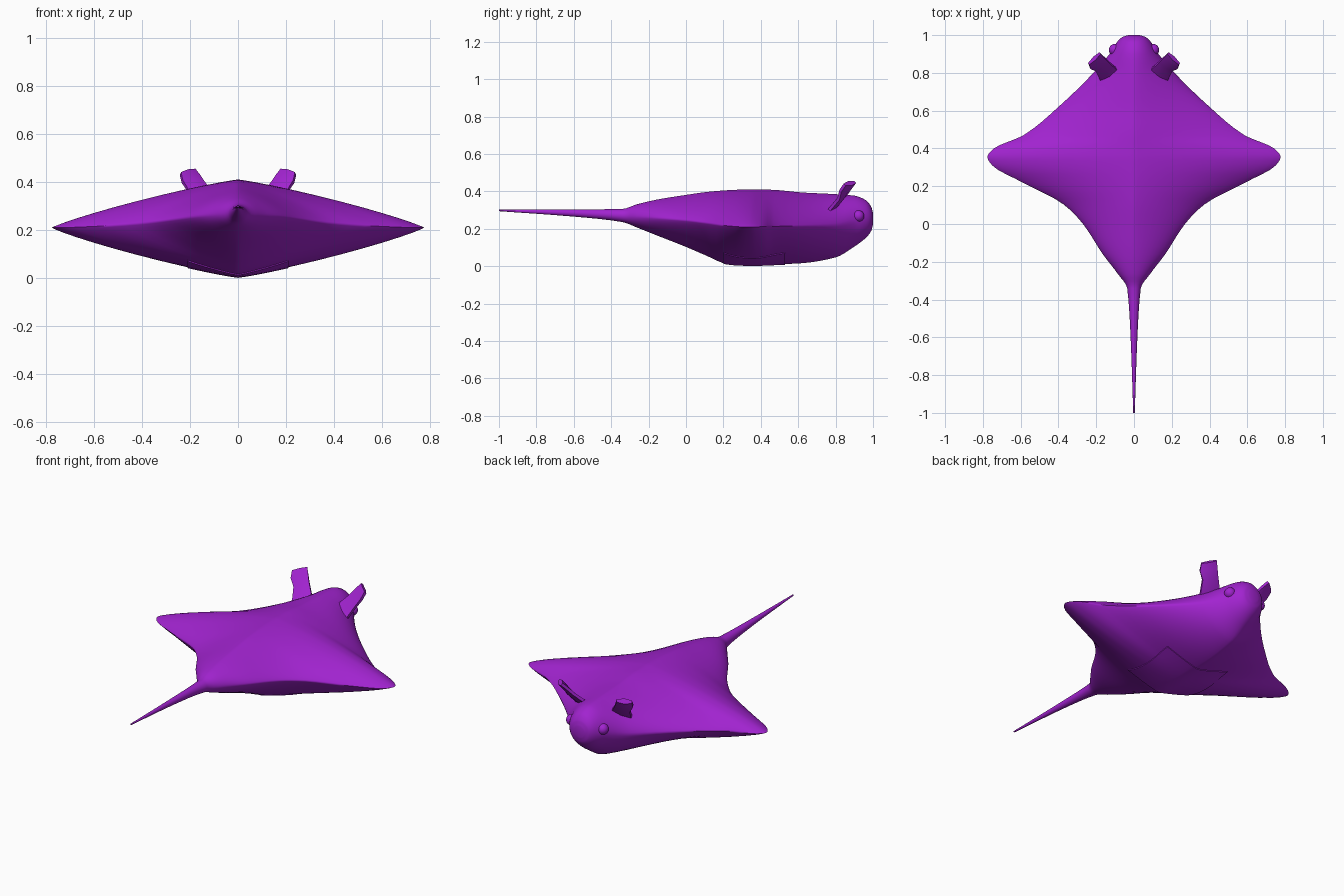
import bpy, bmesh, math
from mathutils import Vector

if "Cube" in bpy.data.objects:
    bpy.data.objects.remove(bpy.data.objects["Cube"])

purple = bpy.data.materials.new("purple")
purple.diffuse_color = (0.36, 0.017, 0.63, 1)
purple.use_nodes = True
purple.node_tree.nodes["Principled BSDF"].inputs["Base Color"].default_value = purple.diffuse_color


def finish(name, bm, angle=60):
    bmesh.ops.recalc_face_normals(bm, faces=bm.faces)
    mesh = bpy.data.meshes.new(name)
    bm.to_mesh(mesh)
    bm.free()
    ob = bpy.data.objects.new(name, mesh)
    bpy.context.collection.objects.link(ob)
    mesh.materials.append(purple)
    bpy.ops.object.select_all(action='DESELECT')
    ob.select_set(True)
    bpy.context.view_layer.objects.active = ob
    bpy.ops.object.shade_smooth_by_angle(angle=math.radians(angle))
    return ob


# Body stations: y, half width, top z, bottom z, edge z, roundness
STATIONS = [
    (-1.00, .004, .302, .294, .298, 2.0),
    (-0.60, .018, .303, .265, .284, 2.0),
    (-0.34, .036, .306, .236, .270, 2.0),
    (-0.265, .085, .330, .208, .265, 1.8),
    (-0.16, .165, .355, .166, .258, 1.5),
    (0.00, .270, .381, .103, .245, 1.3),
    (0.105, .375, .396, .058, .232, 1.22),
    (0.22, .590, .406, .012, .216, 1.16),
    (0.31, .750, .410, .006, .210, 1.15),
    (0.355, .776, .411, .005, .210, 1.15),
    (0.40, .742, .410, .006, .211, 1.15),
    (0.47, .585, .408, .009, .213, 1.17),
    (0.62, .400, .394, .016, .215, 1.25),
    (0.80, .215, .385, .047, .220, 1.45),
    (0.90, .130, .377, .105, .240, 1.75),
    (0.96, .092, .354, .150, .250, 1.9),
    (0.99, .062, .318, .188, .255, 2.0),
    (1.00, .030, .285, .222, .256, 2.0),
]


def slope(i, k):
    a, b = STATIONS[max(i - 1, 0)], STATIONS[min(i + 1, len(STATIONS) - 1)]
    s = STATIONS[i]
    if 0 < i < len(STATIONS) - 1:
        d0, d1 = (s[k] - a[k]) / (s[0] - a[0]), (b[k] - s[k]) / (b[0] - s[0])
        return 2 * d0 * d1 / (d0 + d1) if d0 * d1 > 0 else 0
    return (b[k] - a[k]) / (b[0] - a[0])


def station(y):
    """Smooth interpolation of the body profile at y."""
    i = 0
    while i < len(STATIONS) - 2 and y > STATIONS[i + 1][0]:
        i += 1
    a, b = STATIONS[i], STATIONS[i + 1]
    h = b[0] - a[0]
    t = (y - a[0]) / h
    return [(2*t**3 - 3*t*t + 1) * a[k] + (3*t*t - 2*t**3) * b[k]
            + h * ((t**3 - 2*t*t + t) * slope(i, k) + (t**3 - t*t) * slope(i + 1, k))
            for k in range(1, 6)]


# Body with wings and tail, lofted from nose to tail tip
bm = bmesh.new()
SIDES, STEPS = 48, 4
ys = [a[0] + (b[0] - a[0]) * j / STEPS
      for a, b in zip(STATIONS, STATIONS[1:]) for j in range(STEPS)] + [1.0]
rings = []
for y in ys:
    w, top, bot, edge, p = station(y)
    ring = []
    for i in range(SIDES):
        a = 2 * math.pi * i / SIDES
        c, s = math.cos(a), math.sin(a)
        x = w * math.copysign(abs(c) ** (2 / p), c)
        h = (top - edge) if s > 0 else (edge - bot)
        ring.append(bm.verts.new((x, y, edge + h * math.copysign(abs(s) ** (2 / p), s))))
    rings.append(ring)
for r, q in zip(rings, rings[1:]):
    for i in range(SIDES):
        j = (i + 1) % SIDES
        bm.faces.new((r[i], r[j], q[j], q[i]))
bm.faces.new(rings[0])
bm.faces.new(rings[-1])
finish("body", bm)

# Thin belly plate following the underside
bm = bmesh.new()
grid = []
for j in range(9):
    y = 0.2 + 0.33 * j / 8
    w, top, bot, edge, p = station(y)
    row = []
    for i in range(13):
        x = -0.21 + 0.42 * i / 12
        z = edge - (edge - bot) * (1 - abs(x / w) ** p) ** (1 / p)
        row.append(bm.verts.new((x, y, max(z - 0.004, 0))))
    grid.append(row)
for r, q in zip(grid, grid[1:]):
    for i in range(12):
        bm.faces.new((r[i], q[i], q[i + 1], r[i + 1]))
edge_out = bmesh.ops.extrude_face_region(bm, geom=bm.faces[:])
bmesh.ops.translate(bm, vec=(0, 0, 0.007),
                    verts=[v for v in edge_out["geom"] if isinstance(v, bmesh.types.BMVert)])
finish("belly_plate", bm, 40)

# Head fins: inner and outer edge points from base to tip
FIN = [((.085, .815, .335), (.180, .765, .300)),
       ((.135, .860, .390), (.205, .815, .360)),
       ((.160, .885, .425), (.232, .825, .402)),
       ((.180, .905, .450), (.240, .848, .436))]
for side, label in ((1, "right"), (-1, "left")):
    bm = bmesh.new()
    loops = []
    for k, (a, b) in enumerate(FIN):
        a, b = Vector(a), Vector(b)
        along = Vector(FIN[min(k + 1, 3)][0]) - Vector(FIN[max(k - 1, 0)][0])
        n = (b - a).cross(along).normalized() * 0.016
        m = (a + b) / 2
        pts = [a - n * .5, m - n, b - n * .5, b + n * .5, m + n, a + n * .5]
        loops.append([bm.verts.new((q.x * side, q.y, q.z)) for q in pts])
    for r, q in zip(loops, loops[1:]):
        for i in range(6):
            j = (i + 1) % 6
            bm.faces.new((r[i], r[j], q[j], q[i]))
    bm.faces.new(loops[0])
    bm.faces.new(loops[-1])
    finish("head_fin_" + label, bm, 40)

    # Eyes
    bm = bmesh.new()
    bmesh.ops.create_uvsphere(bm, u_segments=20, v_segments=12, radius=0.031)
    bmesh.ops.translate(bm, verts=bm.verts, vec=(0.102 * side, 0.922, 0.268))
    finish("eye_" + label, bm)
